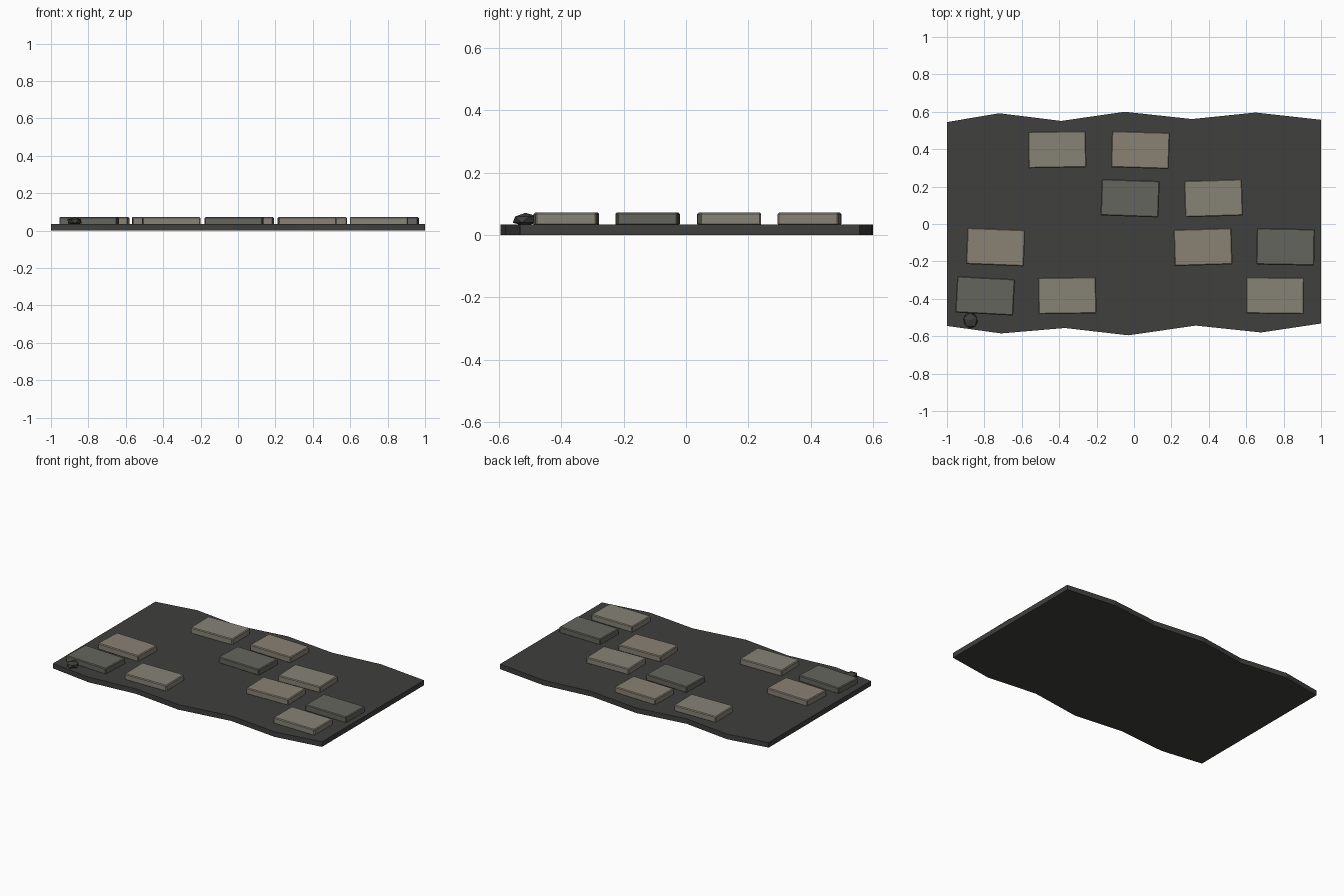
import bpy, bmesh, math
from mathutils import Matrix

if "Cube" in bpy.data.objects:
    bpy.data.objects.remove(bpy.data.objects["Cube"])

def material(name, rgb):
    m = bpy.data.materials.new(name)
    m.diffuse_color = (*rgb, 1)
    m.use_nodes = True
    m.node_tree.nodes["Principled BSDF"].inputs["Base Color"].default_value = m.diffuse_color
    return m

ground_mat = material("ground_dark", (0.05, 0.05, 0.048))
tones = {
    "light": material("stone_light", (0.24, 0.23, 0.18)),
    "warm": material("stone_warm", (0.25, 0.22, 0.175)),
    "dark": material("stone_dark", (0.13, 0.13, 0.11)),
}

def finish(name, bm, mat):
    bmesh.ops.recalc_face_normals(bm, faces=bm.faces)
    me = bpy.data.meshes.new(name)
    bm.to_mesh(me)
    bm.free()
    me.materials.append(mat)
    ob = bpy.data.objects.new(name, me)
    bpy.context.collection.objects.link(ob)
    return ob

# Ground slab with wavy front and back edges
TOP = 0.034
outline = [(-1, .545), (-.72, .592), (-.39, .551), (-.05, .6), (.31, .561), (.65, .596), (1, .557),
           (1, -.532), (.68, -.58), (.33, -.543), (-.03, -.595), (-.37, -.556), (-.71, -.585), (-1, -.545)]
bm = bmesh.new()
face = bm.faces.new([bm.verts.new((x, y, 0)) for x, y in outline])
ext = bmesh.ops.extrude_face_region(bm, geom=[face], use_keep_orig=True)
for v in ext["geom"]:
    if isinstance(v, bmesh.types.BMVert):
        v.co.z = TOP
finish("ground_slab", bm, ground_mat)

# Chamfered paving stones: x, y, turn in degrees, tone
stones = [
    (-.411, .398, 1, "light"), (.034, .396, -1.7, "warm"),
    (-.021, .138, -2, "dark"), (.425, .138, 1.7, "light"),
    (-.740, -.123, -2.3, "warm"), (.369, -.123, 1.7, "warm"),
    (.810, -.122, -1, "dark"), (-.796, -.384, -3, "dark"),
    (-.357, -.383, .8, "light"), (.754, -.383, -.7, "light"),
]
for i, (x, y, turn, tone) in enumerate(stones):
    bm = bmesh.new()
    bmesh.ops.create_cube(bm, size=1, matrix=Matrix.Diagonal((.31, .195, .042, 1)))
    bmesh.ops.bevel(bm, geom=bm.edges[:], offset=.005, segments=1, affect='EDGES', profile=.5)
    ob = finish(f"paving_stone_{i + 1}", bm, tones[tone])
    ob.location = (x, y, .051)
    ob.rotation_euler.z = math.radians(turn)

# Small faceted pebble by the front left stone
bm = bmesh.new()
bmesh.ops.create_icosphere(bm, subdivisions=1, radius=1)
pebble = finish("pebble", bm, ground_mat)
pebble.scale = (.042, .046, .022)
pebble.location = (-.874, -.515, .049)
pebble.rotation_euler.z = math.radians(20)
